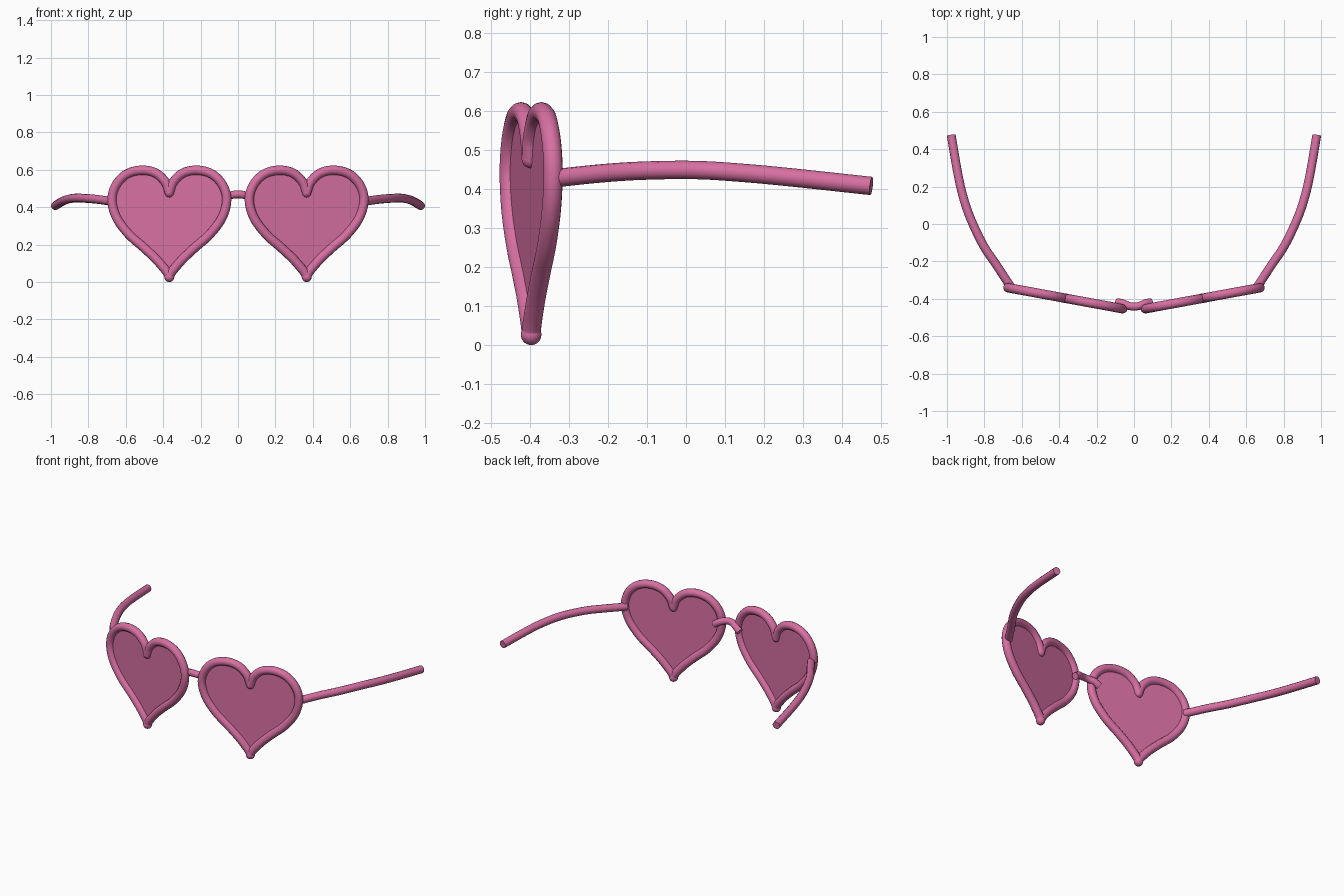
import bpy, bmesh, math
from mathutils import Vector

cube = bpy.data.objects.get("Cube")
if cube:
    bpy.data.objects.remove(cube, do_unlink=True)


def make_material(name, rgb):
    mat = bpy.data.materials.new(name)
    mat.use_nodes = True
    mat.diffuse_color = (*rgb, 1)
    mat.node_tree.nodes["Principled BSDF"].inputs["Base Color"].default_value = (*rgb, 1)
    return mat


PINK = make_material("rose pink", (0.68, 0.16, 0.36))


def smooth_path(points, steps=6):
    """Catmull-Rom path through the points."""
    p = [Vector(q) for q in points]
    p = [2 * p[0] - p[1]] + p + [2 * p[-1] - p[-2]]
    path = []
    for a, b, c, d in zip(p, p[1:], p[2:], p[3:]):
        for i in range(steps):
            t = i / steps
            path.append(0.5 * (2 * b + (c - a) * t + (2 * a - 5 * b + 4 * c - d) * t ** 2
                               + (3 * b - a - 3 * c + d) * t ** 3))
    return path + [p[-2]]


def add_mesh(name, mesh):
    obj = bpy.data.objects.new(name, mesh)
    bpy.context.collection.objects.link(obj)
    mesh.materials.clear()
    mesh.materials.append(PINK)
    return obj


def shade(obj):
    bpy.ops.object.select_all(action='DESELECT')
    obj.select_set(True)
    bpy.context.view_layer.objects.active = obj
    bpy.ops.object.shade_smooth_by_angle(angle=math.radians(40))


def tube(name, paths, radius, balls=()):
    """Round capped tubes along the paths, with optional balls at the joints."""
    curve = bpy.data.curves.new(name, 'CURVE')
    curve.dimensions = '3D'
    curve.bevel_depth = radius
    curve.bevel_resolution = 4
    curve.use_fill_caps = True
    for path in paths:
        spline = curve.splines.new('POLY')
        spline.points.add(len(path) - 1)
        for point, co in zip(spline.points, path):
            point.co = (*co, 1)
    temp = bpy.data.objects.new(name + "_path", curve)
    bpy.context.collection.objects.link(temp)
    mesh = bpy.data.meshes.new_from_object(temp.evaluated_get(bpy.context.evaluated_depsgraph_get()))
    bpy.data.objects.remove(temp, do_unlink=True)
    bm = bmesh.new()
    bm.from_mesh(mesh)
    bmesh.ops.remove_doubles(bm, verts=bm.verts, dist=1e-5)
    for co, r in balls:
        ball = bmesh.ops.create_uvsphere(bm, u_segments=16, v_segments=10, radius=r)
        bmesh.ops.translate(bm, verts=ball["verts"], vec=co)
    bmesh.ops.recalc_face_normals(bm, faces=bm.faces)
    bm.to_mesh(mesh)
    bm.free()
    obj = add_mesh(name, mesh)
    shade(obj)
    return obj


# Half heart outline, from the notch round to the tip
half = smooth_path([(0, 0, 0.478), (0.022, 0, 0.535), (0.075, 0, 0.583), (0.15, 0, 0.598),
                    (0.23, 0, 0.578), (0.289, 0, 0.52), (0.312, 0, 0.44), (0.287, 0, 0.345),
                    (0.22, 0, 0.255), (0.14, 0, 0.185), (0.075, 0, 0.125), (0.03, 0, 0.075),
                    (0.007, 0, 0.045), (0, 0, 0.027)])
other_half = [Vector((-p.x, 0, p.z)) for p in half]

temple_points = [(0.66, -0.335, 0.428), (0.735, -0.22, 0.44), (0.805, -0.115, 0.447),
                 (0.87, 0.02, 0.449), (0.912, 0.14, 0.442), (0.942, 0.27, 0.43),
                 (0.977, 0.475, 0.408)]

for side, s in (("left", 1), ("right", -1)):
    # Heart rim and its thin lens, turned back towards the temple
    rim = tube(side + "_rim", [half, other_half], 0.025,
               [(half[0], 0.025), (half[-1], 0.027)])
    bm = bmesh.new()
    outline = half + other_half[-2:0:-1]
    face = bm.faces.new([bm.verts.new(p) for p in outline])
    bmesh.ops.triangulate(bm, faces=[face])
    mesh = bpy.data.meshes.new(side + "_lens")
    bm.to_mesh(mesh)
    bm.free()
    lens = add_mesh(side + "_lens", mesh)
    plate = lens.modifiers.new("thickness", 'SOLIDIFY')
    plate.thickness = 0.004
    plate.offset = 0
    for obj in (rim, lens):
        obj.location = (s * 0.367, -0.397, 0)
        obj.rotation_euler.z = s * math.radians(10.4)

    # Temple arm
    tube(side + "_temple", [smooth_path([(s * x, y, z) for x, y, z in temple_points])], 0.0235)

# Arched bridge behind the rims
arch = [(0.09, -0.418, 0.435), (0.06, -0.424, 0.455), (0.03, -0.437, 0.466)]
bridge = arch + [(0, -0.442, 0.469)] + [(-x, y, z) for x, y, z in reversed(arch)]
tube("bridge", [smooth_path(bridge)], 0.021)
